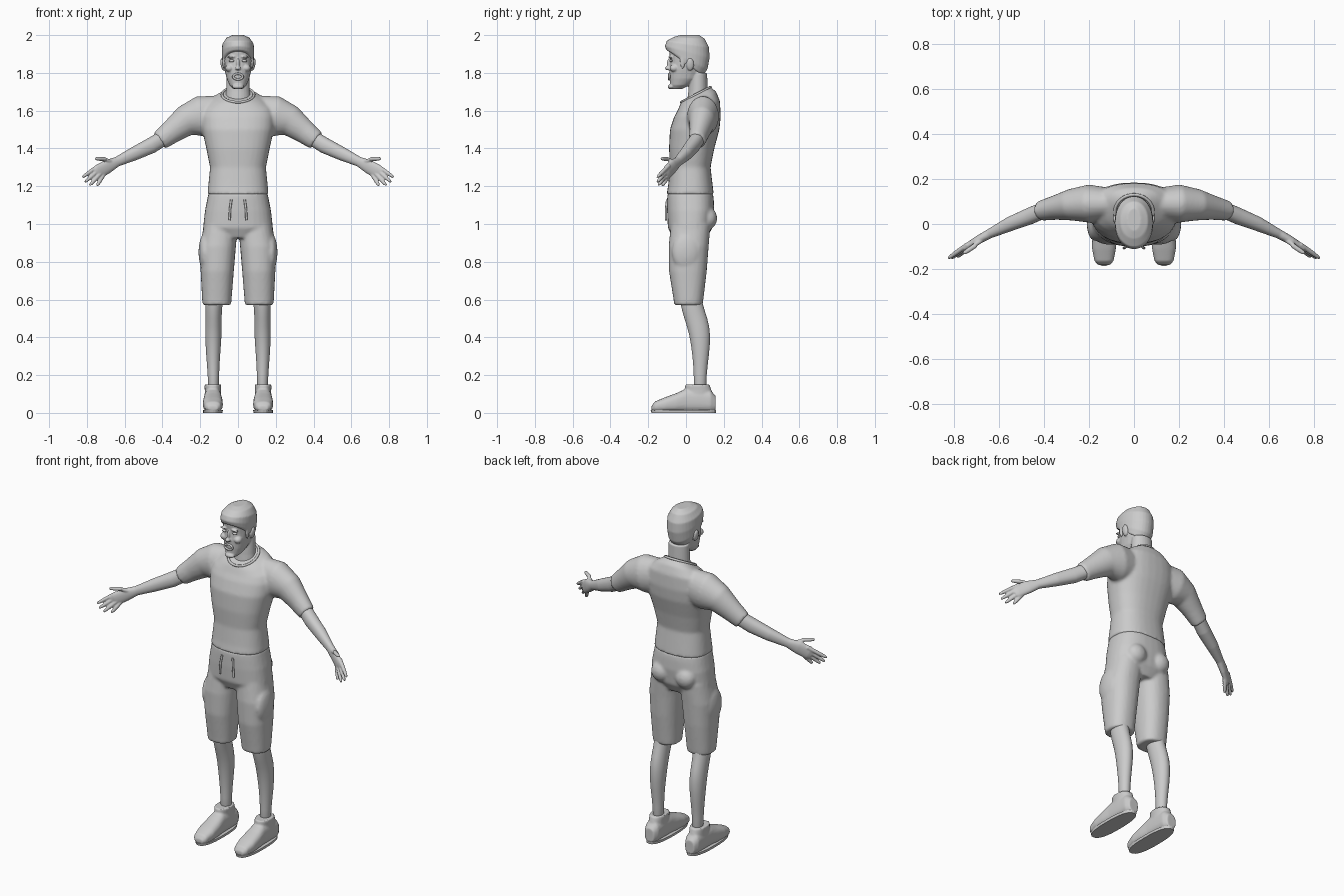
import bpy, bmesh, math
from mathutils import Vector, Matrix

cube = bpy.data.objects.get("Cube")
if cube:
    bpy.data.objects.remove(cube, do_unlink=True)

grey = bpy.data.materials.new("light grey")
grey.use_nodes = True
grey.diffuse_color = (.6, .6, .6, 1)
grey.node_tree.nodes["Principled BSDF"].inputs["Base Color"].default_value = grey.diffuse_color


def loft(bm, rings, power=2.0, sides=24):
    """Skin a closed tube through rings of (centre, half axis u, half axis v)."""
    loops = []
    for centre, u, v in rings:
        loop = []
        for i in range(sides):
            a = math.tau * i / sides
            c, s = math.cos(a), math.sin(a)
            cu = math.copysign(abs(c) ** (2 / power), c)
            sv = math.copysign(abs(s) ** (2 / power), s)
            loop.append(bm.verts.new(Vector(centre) + Vector(u) * cu + Vector(v) * sv))
        loops.append(loop)
    for low, high in zip(loops, loops[1:]):
        for i in range(sides):
            j = (i + 1) % sides
            bm.faces.new((low[i], low[j], high[j], high[i]))
    bm.faces.new(loops[0])
    bm.faces.new(loops[-1])


def upright(rows, x=0.0):
    """Level rings from (z, half width, front y, back y [, x])."""
    return [((r[4] if len(r) > 4 else x, (r[2] + r[3]) / 2, r[0]),
             (r[1], 0, 0), (0, (r[3] - r[2]) / 2, 0)) for r in rows]


def tilted(rows):
    """Sloping rings from (half width, front y, front z, back y, back z)."""
    return [((0, (fy + by) / 2, (fz + bz) / 2), (w, 0, 0),
             (0, (by - fy) / 2, (bz - fz) / 2)) for w, fy, fz, by, bz in rows]


def limb(rows):
    """Rings square to a path of (x, y, z, height radius, depth radius)."""
    pts = [Vector(r[:3]) for r in rows]
    rings = []
    for i, r in enumerate(rows):
        along = pts[min(i + 1, len(pts) - 1)] - pts[max(i - 1, 0)]
        side = along.cross(Vector((0, 0, 1))).normalized()
        up = side.cross(along).normalized()
        rings.append((pts[i], up * r[3], side * r[4]))
    return rings


def blob(bm, centre, size, turn=0.0):
    place = (Matrix.Translation(centre) @ Matrix.Rotation(turn, 4, 'Y')
             @ Matrix.Diagonal((*size, 1)))
    bmesh.ops.create_uvsphere(bm, u_segments=20, v_segments=12, radius=1, matrix=place)


def reflect(bm):
    """Copy everything made so far to the other side."""
    copy = bmesh.ops.duplicate(bm, geom=bm.verts[:] + bm.edges[:] + bm.faces[:])
    for item in copy["geom"]:
        if isinstance(item, bmesh.types.BMVert):
            item.co.x *= -1


def finish(name, bm, voxel=None, relax=4, subdivide=0):
    bmesh.ops.recalc_face_normals(bm, faces=bm.faces[:])
    mesh = bpy.data.meshes.new(name)
    bm.to_mesh(mesh)
    bm.free()
    mesh.materials.append(grey)
    for face in mesh.polygons:
        face.use_smooth = True
    obj = bpy.data.objects.new(name, mesh)
    bpy.context.collection.objects.link(obj)
    if voxel:
        fuse = obj.modifiers.new("fuse", 'REMESH')
        fuse.mode, fuse.voxel_size, fuse.use_smooth_shade = 'VOXEL', voxel, True
        soft = obj.modifiers.new("soften", 'SMOOTH')
        soft.factor, soft.iterations = .5, relax
    if subdivide:
        obj.modifiers.new("round", 'SUBSURF').levels = subdivide
        obj.modifiers["round"].render_levels = subdivide
    return obj


def cord(name, points, radius, closed=False):
    curve = bpy.data.curves.new(name, 'CURVE')
    curve.dimensions = '3D'
    curve.bevel_depth, curve.bevel_resolution = radius, 2
    curve.use_fill_caps = True
    line = curve.splines.new('POLY')
    line.points.add(len(points) - 1)
    for p, co in zip(line.points, points):
        p.co = (*co, 1)
    line.use_cyclic_u = closed
    line.use_smooth = True
    curve.materials.append(grey)
    obj = bpy.data.objects.new(name, curve)
    bpy.context.collection.objects.link(obj)


def oval(centre, u, v, count=32):
    return [Vector(centre) + Vector(u) * math.cos(math.tau * i / count)
            + Vector(v) * math.sin(math.tau * i / count) for i in range(count)]


# Shirt: sleeves fused into the torso
bm = bmesh.new()
loft(bm, limb([(.1, .09, 1.58, .1, .07), (.2, .09, 1.57, .108, .085),
               (.28, .085, 1.545, .082, .07), (.35, .072, 1.49, .064, .054),
               (.415, .058, 1.44, .052, .044)]))
reflect(bm)
collar = (.085, -.025, 1.645, .13, 1.725)
loft(bm, upright([(1.155, .163, -.103, .147), (1.2, .158, -.095, .142),
                  (1.3, .148, -.085, .13), (1.4, .168, -.09, .15),
                  (1.5, .19, -.085, .177), (1.57, .195, -.062, .184)])
     + tilted([(.18, -.045, 1.6, .18, 1.65), (.13, -.032, 1.63, .16, 1.7), collar]), 2.4, 32)
finish("shirt", bm, .009, 5)
cord("shirt_collar", oval(*tilted([collar])[0]), .007, True)

# Shorts: hips, legs and pockets fused together
bm = bmesh.new()
loft(bm, upright([(.57, .075, -.062, .088, .112), (.6, .078, -.066, .092, .112),
                  (.75, .088, -.09, .11, .11), (.88, .095, -.092, .12, .106),
                  (1, .09, -.08, .13, .09)]), 2.3)
blob(bm, (.175, .0, .85), (.034, .075, .1))
blob(bm, (.08, .115, 1.03), (.06, .05, .06))
reflect(bm)
loft(bm, upright([(.925, .1, -.07, .11), (.98, .185, -.096, .14),
                  (1.07, .175, -.1, .15), (1.13, .163, -.1, .147),
                  (1.165, .156, -.098, .142)]), 2.5, 32)
finish("shorts", bm, .009, 3)
for side, name in ((1, "left"), (-1, "right")):
    cord(name + "_drawstring", [(side * .035, -.1, 1.13), (side * .042, -.106, 1.08),
                                (side * .045, -.106, 1.02)], .006)

# Forearms and hands
bm = bmesh.new()
loft(bm, limb([(.37, .075, 1.47, .04, .036), (.46, .036, 1.415, .042, .037),
               (.55, .0, 1.372, .036, .032), (.64, -.043, 1.33, .026, .021),
               (.69, -.07, 1.305, .037, .019), (.74, -.1, 1.275, .038, .015),
               (.755, -.11, 1.265, .03, .01)]), 2.2)
fingers = [((.75, -.1, 1.3), (.82, -.15, 1.25)), ((.74, -.1, 1.283), (.807, -.15, 1.225)),
           ((.73, -.1, 1.265), (.782, -.145, 1.208)), ((.715, -.09, 1.255), (.745, -.125, 1.205)),
           ((.66, -.06, 1.325), (.715, -.1, 1.345)), ((.71, -.1, 1.344), (.755, -.13, 1.346))]
for base, tip in fingers:
    a, b = Vector(base), Vector(tip)
    loft(bm, limb([(*a.lerp(b, t), r, r) for t, r in
                   ((-.2, .011), (.5, .011), (.9, .009), (1.05, .005))]), sides=12)
reflect(bm)
finish("arms", bm, .004, 3)

# Lower legs
bm = bmesh.new()
loft(bm, upright([(.1, .03, .04, .11, .13), (.2, .029, .042, .107, .13),
                  (.3, .037, .035, .122, .132), (.42, .045, .018, .132, .13),
                  (.5, .042, -.01, .115, .13), (.58, .046, -.032, .085, .128),
                  (.66, .05, -.04, .08, .12)]))
reflect(bm)
finish("lower_legs", bm, subdivide=1)

# Shoes: rings run from toe to heel
bm = bmesh.new()
shoe = [(-.182, .026, .012, .038), (-.165, .042, .006, .06), (-.11, .053, .004, .083),
        (-.05, .052, .004, .105), (.0, .047, .004, .128), (.07, .046, .004, .13),
        (.13, .044, .004, .12), (.157, .03, .01, .09)]
loft(bm, [((.133, y, (low + top) / 2), (w, 0, 0), (0, 0, (top - low) / 2))
          for y, w, low, top in shoe], 2.6)
loft(bm, upright([(.06, .044, -.02, .145), (.12, .043, -.006, .135),
                  (.15, .045, -.006, .125)], .133), 2.2)
reflect(bm)
finish("shoes", bm, .006, 3)
bm = bmesh.new()
loft(bm, upright([(0, .051, -.183, .158), (.015, .053, -.187, .16)], .133), 2.5, 32)
reflect(bm)
sole = finish("shoe_soles", bm)
for face in sole.data.polygons:
    face.use_smooth = False

# Head, neck, nose, ears and chin beard
bm = bmesh.new()
blob(bm, (.081, .022, 1.845), (.011, .02, .034), .15)
blob(bm, (.036, -.083, 1.884), (.022, .01, .007), .12)
blob(bm, (.045, -.062, 1.825), (.022, .025, .02))
reflect(bm)
loft(bm, upright([(1.715, .025, -.075, -.02), (1.735, .045, -.084, .02),
                  (1.77, .06, -.087, .07), (1.82, .072, -.088, .1),
                  (1.86, .077, -.084, .11), (1.92, .078, -.09, .112),
                  (1.96, .065, -.07, .1), (1.985, .03, -.03, .06)]), 2.2)
loft(bm, upright([(1.6, .072, .0, .12), (1.7, .063, .012, .115), (1.8, .06, .02, .112)]))
blob(bm, (0, -.096, 1.825), (.015, .016, .011))
blob(bm, (0, -.088, 1.848), (.009, .014, .03))
blob(bm, (0, -.078, 1.727), (.03, .019, .014))
finish("head", bm, .004, 4)

# Mouth and eyes
cord("lips", oval((0, -.089, 1.78), (.025, 0, 0), (0, 0, .015)), .006, True)
bm = bmesh.new()
blob(bm, (.034, -.079, 1.864), (.014, .009, .007))
reflect(bm)
finish("eyes", bm)

# Swept hair with sideburns
bm = bmesh.new()
blob(bm, (.074, -.018, 1.865), (.009, .014, .045))
reflect(bm)
loft(bm, tilted([(.079, -.09, 1.915, .09, 1.785), (.084, -.104, 1.92, .114, 1.82),
                 (.086, -.112, 1.942, .125, 1.88), (.083, -.102, 1.97, .122, 1.935),
                 (.062, -.065, 1.99, .1, 1.98), (.03, -.03, 2, .07, 2)]), 2.1, 32)
finish("hair", bm, .005, 3)
